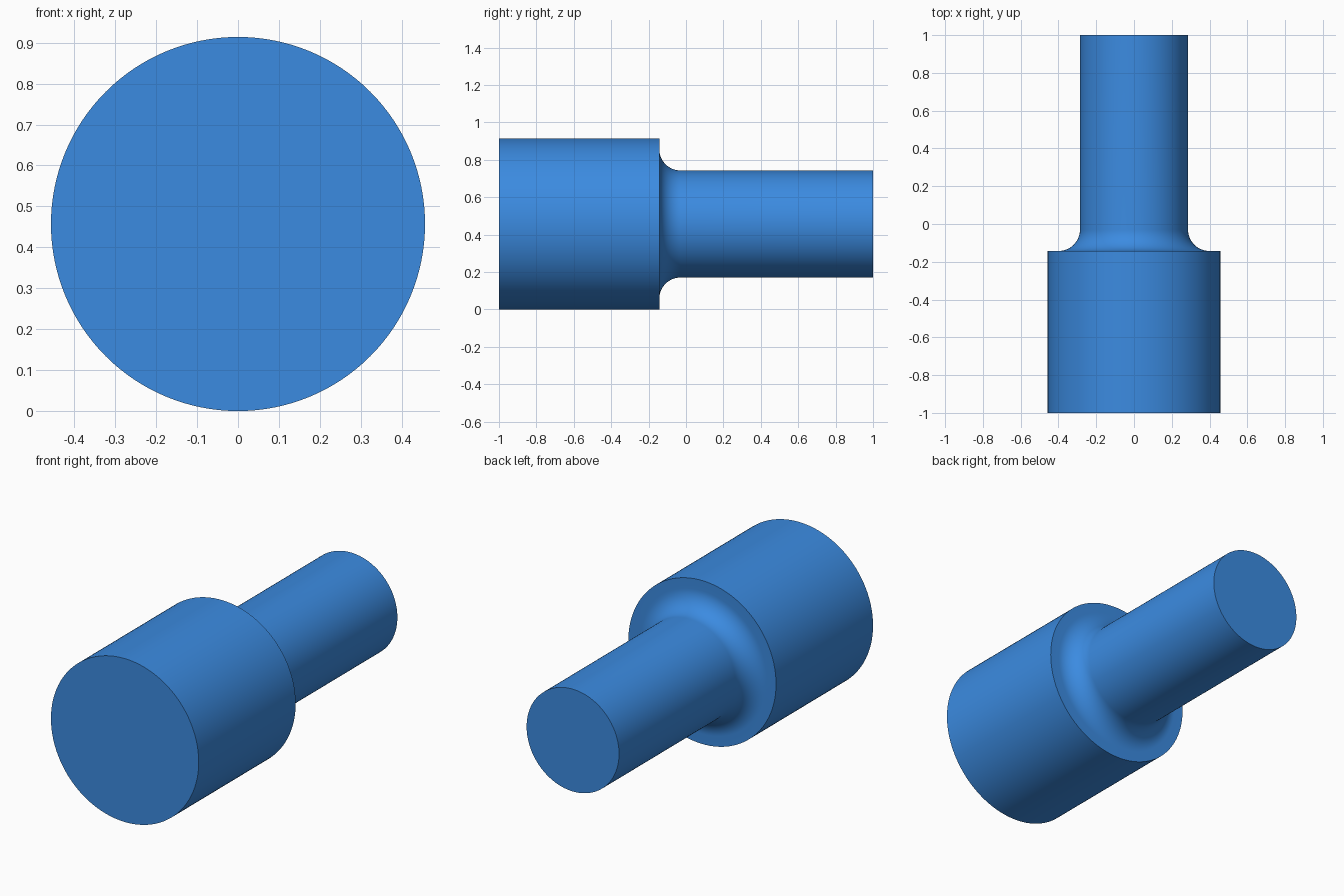
import bpy, bmesh
from math import pi, sin, cos, radians
from mathutils import Vector

cube = bpy.data.objects.get("Cube")
if cube:
    bpy.data.objects.remove(cube, do_unlink=True)

HEAD_R, STEM_R = 0.457, 0.286
SHOULDER_Y, FILLET = -0.143, 0.114
SEGMENTS, FILLET_STEPS = 128, 16

# Blue material
blue = bpy.data.materials.new("blue")
blue.use_nodes = True
colour = (0.044, 0.258, 0.75, 1)
blue.diffuse_color = colour
blue.node_tree.nodes["Principled BSDF"].inputs["Base Color"].default_value = colour

# Half profile as (radius, y): head, shoulder, concave fillet, stem
profile = [(0, -1), (HEAD_R, -1), (HEAD_R, SHOULDER_Y)]
for i in range(FILLET_STEPS + 1):
    a = pi / 2 * i / FILLET_STEPS
    profile.append((STEM_R + FILLET * (1 - sin(a)),
                    SHOULDER_Y + FILLET * (1 - cos(a))))
profile += [(STEM_R, 1), (0, 1)]

# Revolve the profile around the y axis
bm = bmesh.new()
verts = [bm.verts.new(Vector((r, y, 0))) for r, y in profile]
edges = [bm.edges.new(pair) for pair in zip(verts, verts[1:])]
bmesh.ops.spin(bm, geom=verts + edges, cent=(0, 0, 0), axis=(0, 1, 0),
               angle=2 * pi, steps=SEGMENTS, use_duplicate=False)
bmesh.ops.remove_doubles(bm, verts=bm.verts, dist=0.0001)
bmesh.ops.recalc_face_normals(bm, faces=bm.faces)
mesh = bpy.data.meshes.new("stepped_shaft")
bm.to_mesh(mesh)
bm.free()
mesh.materials.append(blue)

# Stepped shaft lying along y, resting on its head
shaft = bpy.data.objects.new("stepped_shaft", mesh)
shaft.location.z = HEAD_R
bpy.context.collection.objects.link(shaft)
bpy.ops.object.select_all(action="DESELECT")
shaft.select_set(True)
bpy.context.view_layer.objects.active = shaft
bpy.ops.object.shade_smooth_by_angle(angle=radians(30))
